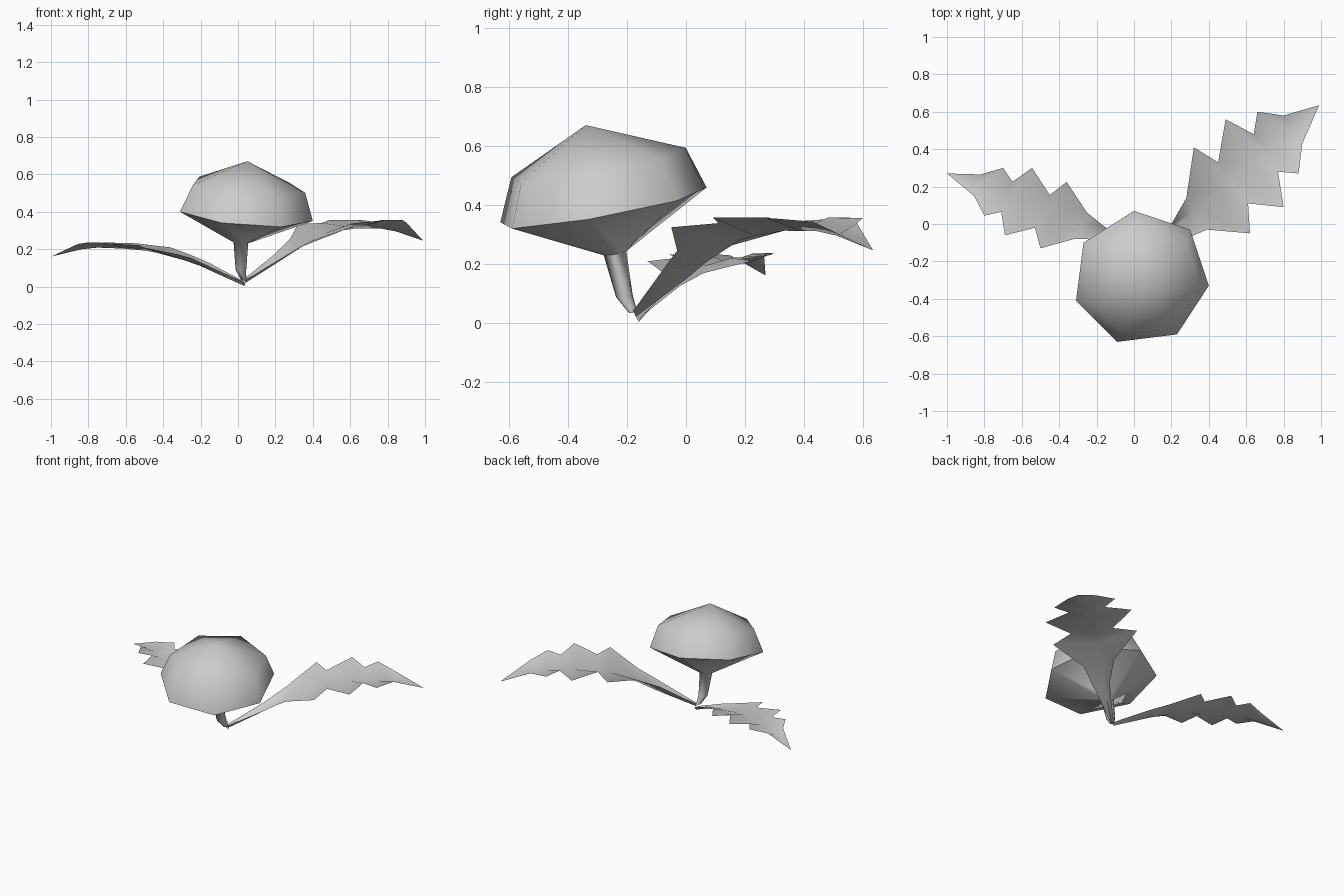
import bpy
import bmesh
from math import radians
from mathutils import Vector

cube = bpy.data.objects.get("Cube")
if cube:
    bpy.data.objects.remove(cube, do_unlink=True)

gray = bpy.data.materials.new("plain gray")
gray.use_nodes = True
color = (0.6, 0.6, 0.6, 1)
gray.diffuse_color = color
gray.node_tree.nodes["Principled BSDF"].inputs["Base Color"].default_value = color


def finish(name, bm, angle):
    """Turn a bmesh into a smooth shaded object."""
    bmesh.ops.recalc_face_normals(bm, faces=bm.faces)
    mesh = bpy.data.meshes.new(name)
    bm.to_mesh(mesh)
    bm.free()
    mesh.materials.append(gray)
    obj = bpy.data.objects.new(name, mesh)
    bpy.context.collection.objects.link(obj)
    bpy.ops.object.select_all(action='DESELECT')
    obj.select_set(True)
    bpy.context.view_layer.objects.active = obj
    bpy.ops.object.shade_smooth_by_angle(angle=radians(angle))


def loft(bm, rings):
    """Skin a list of closed rings of equal length."""
    for low, high in zip(rings, rings[1:]):
        n = len(low)
        for i in range(n):
            j = (i + 1) % n
            bm.faces.new((low[i], low[j], high[j], high[i]))


# Flower: seven-sided stem, flared underside and domed top on a tilted rim
rim = [(0, .07), (.3, -.03), (.4, -.33), (.23, -.59),
       (-.09, -.63), (-.31, -.41), (-.27, -.1)]
rim_center = Vector((.04, -.29))
flower_rings = [  # ring centre, scale of the rim outline
    ((.03, -.18, .035), .04),
    ((.015, -.21, .09), .08),
    ((.015, -.242, .235), .11),
    ((.04, -.29, .39), 1),
    ((.055, -.305, .535), .845),
]
bm = bmesh.new()
rings = []
for center, scale in flower_rings:
    ring = []
    for point in rim:
        d = (Vector(point) - rim_center) * scale
        tilt = d.y * .18 - d.x * .09
        ring.append(bm.verts.new(Vector(center) + Vector((d.x, d.y, tilt))))
    rings.append(ring)
loft(bm, rings)
bm.faces.new(rings[0])
apex = bm.verts.new((.05, -.34, .67))
for a, b in zip(rings[-1], rings[-1][1:] + rings[-1][:1]):
    bm.faces.new((a, b, apex))
finish("flower_head_and_stem", bm, 60)


def make_leaf(name, base, tip, back, front, rib, lift):
    """Jagged leaf folded along an arching midrib; rib holds (t, z) pairs."""
    base, tip = Vector(base), Vector(tip)
    axis = tip - base

    def along(p):
        return (p - base).dot(axis) / axis.length_squared

    def height(t):
        for (t0, z0), (t1, z1) in zip(rib, rib[1:]):
            if t <= t1:
                return z0 + (z1 - z0) * (t - t0) / (t1 - t0)
        return rib[-1][1]

    bm = bmesh.new()
    side = Vector((-axis.y, axis.x)).normalized() * .012
    if axis.x < 0:
        side = -side
    rows = [[bm.verts.new((*p, rib[0][1] + h))
             for p, h in ((base + side, .02), (base, 0), (base - side, .02))]]
    for pair in zip(back, front):
        b, f = (Vector(p) for p in pair)
        t = (along(b) + along(f)) / 2
        rows.append([bm.verts.new((*p, height(along(p)) + h))
                     for p, h in ((b, lift), (base + axis * t, 0), (f, lift))])
    for low, high in zip(rows, rows[1:]):
        for i in (0, 1):
            bm.faces.new((low[i], low[i + 1], high[i + 1], high[i]))
    end = bm.verts.new((*tip, rib[-1][1]))
    for i in (0, 1):
        bm.faces.new((rows[-1][i], rows[-1][i + 1], end))
    finish(name, bm, 60)


# Large leaf on the left
make_leaf(
    "left_leaf", (.04, -.17), (.99, .635),
    [(.2, 0), (.28, .14), (.32, .41), (.45, .33),
     (.49, .56), (.64, .48), (.66, .6), (.8, .58)],
    [(.32, -.06), (.39, -.03), (.62, -.05), (.61, .11),
     (.8, .09), (.77, .28), (.88, .27), (.9, .43)],
    [(0, .02), (.2, .14), (.4, .275), (.6, .312), (.8, .31), (1, .245)], .045)

# Smaller, lower leaf on the right
make_leaf(
    "right_leaf", (.035, -.16), (-1, .27),
    [(-.15, -.02), (-.25, .06), (-.36, .225), (-.45, .155),
     (-.545, .3), (-.65, .225), (-.7, .3), (-.82, .265)],
    [(-.25, -.08), (-.32, -.08), (-.5, -.13), (-.53, -.02),
     (-.69, -.06), (-.71, .065), (-.8, .045), (-.855, .15)],
    [(0, .003), (.25, .12), (.4, .17), (.55, .2), (.8, .21), (1, .16)], .028)
